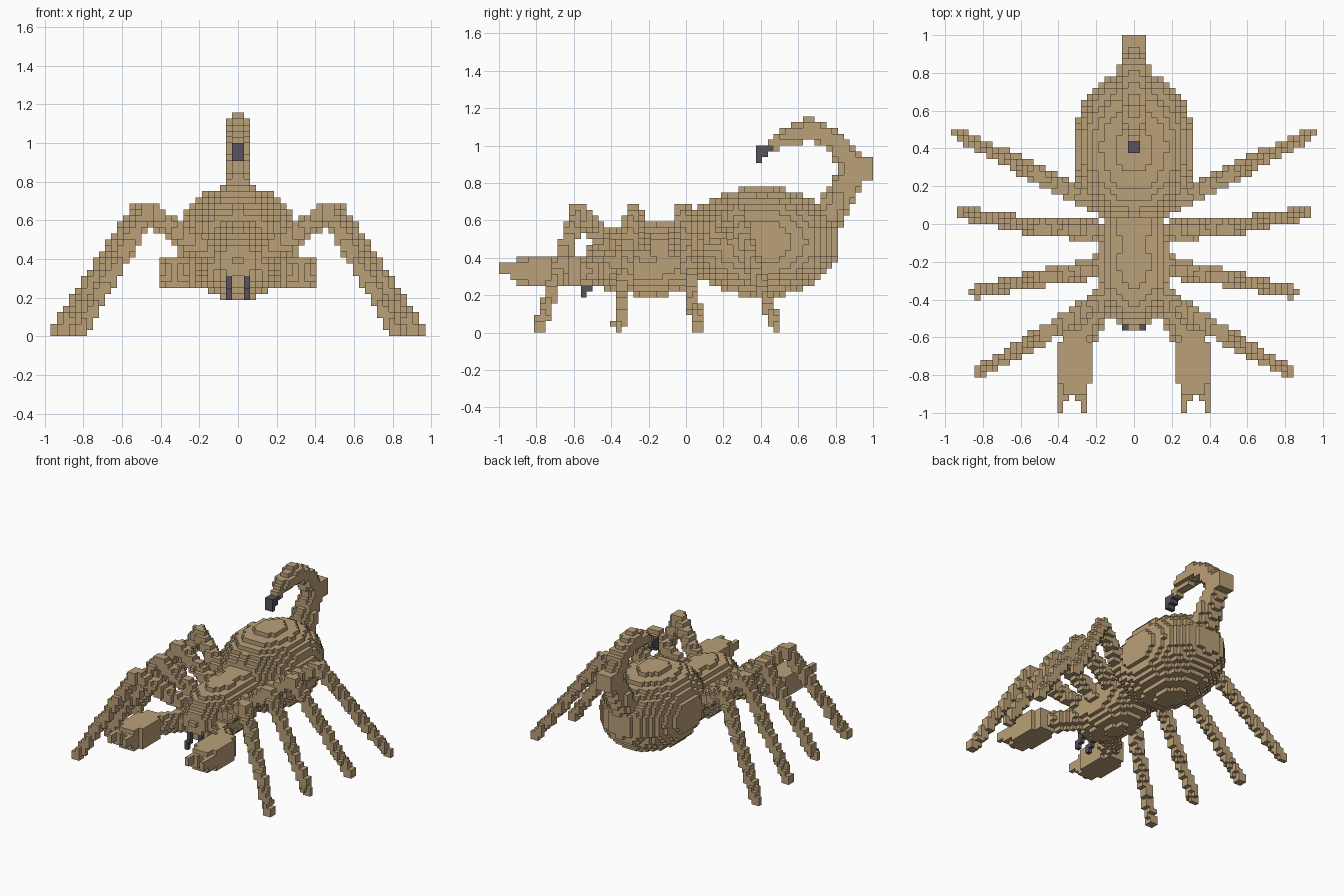
import bpy
import bmesh
import math
from mathutils import Vector

if "Cube" in bpy.data.objects:
    bpy.data.objects.remove(bpy.data.objects["Cube"])

S = 1 / 32  # edge of one block


def make_material(name, rgb):
    m = bpy.data.materials.new(name)
    m.use_nodes = True
    m.diffuse_color = (*rgb, 1)
    m.node_tree.nodes["Principled BSDF"].inputs["Base Color"].default_value = (*rgb, 1)
    return m


tan = make_material("sandy tan", (0.49, 0.35, 0.19))
dark = make_material("dark violet grey", (0.10, 0.084, 0.108))


def cells(lo, hi, inside):
    """Blocks between two corners whose centres pass a test."""
    a = [math.floor(v / S) for v in lo]
    b = [math.ceil(v / S) for v in hi]
    return {(i, j, k)
            for i in range(a[0], b[0]) for j in range(a[1], b[1])
            for k in range(max(a[2], 0), b[2])
            if inside(Vector((i + .5, j + .5, k + .5)) * S)}


def ellipsoid(centre, radii):
    c, r = Vector(centre), Vector(radii)
    return cells(c - r, c + r,
                 lambda p: sum(((p[n] - c[n]) / r[n]) ** 2 for n in range(3)) <= 1)


def box(lo, hi):
    return cells(lo, hi, lambda p: all(lo[n] < p[n] < hi[n] for n in range(3)))


def tube(points):
    """Tapered rod through (x, y, z, radius) points."""
    out = set()
    for p0, p1 in zip(points, points[1:]):
        a, b = Vector(p0[:3]), Vector(p1[:3])
        d = b - a

        def near(p):
            t = max(0, min(1, (p - a).dot(d) / d.length_squared))
            return (p - a - d * t).length <= p0[3] + (p1[3] - p0[3]) * t

        r = Vector((1, 1, 1)) * max(p0[3], p1[3])
        lo = Vector(map(min, a, b)) - r
        hi = Vector(map(max, a, b)) + r
        out |= cells(lo, hi, near)
    return out


def mirrored(blocks):
    return {(-1 - i, j, k) for i, j, k in blocks}


parts = []
filled = set()


def add(name, blocks, mat=tan):
    blocks = blocks - filled
    filled.update(blocks)
    parts.append((name, blocks, mat))


def add_pair(name, blocks, mat=tan):
    add("left_" + name, blocks, mat)
    add("right_" + name, mirrored(blocks), mat)


# Stinger: stepped blocks curling forward and down
add("stinger", box((-.03, .42, .97), (.03, .48, 1.0))
    | box((-.03, .39, .94), (.03, .45, 1.0))
    | box((-.03, .39, .90), (.03, .42, .94))
    | box((-.03, .36, .87), (.03, .39, .91)), dark)

# Fangs
add_pair("fang", box((.03, -.564, .19), (.062, -.53, .25))
         | box((.03, -.54, .22), (.062, -.50, .28))
         | box((.03, -.53, .25), (.062, -.47, .31)), dark)

# Body
add("abdomen", ellipsoid((0, .40, .485), (.325, .42, .295)))
add("thorax", ellipsoid((0, -.2, .395), (.205, .35, .2))
    | ellipsoid((0, -.36, .36), (.17, .17, .14)))
add("waist", ellipsoid((0, .0, .43), (.17, .17, .18)))

# Tail: arches up from the rear and forward over the back
add("tail", tube([(0, .70, .52, .10), (0, .80, .69, .085), (0, .91, .87, .07),
                  (0, .80, 1.02, .065), (0, .67, 1.09, .06),
                  (0, .54, 1.045, .055), (0, .48, 1.015, .04)])
    | box((-.06, .84, .815), (.06, 1.0, .94)))

# Pincers: curved arm, thick palm and two prongs
palm = cells((.15, -.9, .25), (.45, -.5, .41),
             lambda p: ((p.x - .315) / .095) ** 2 + ((p.y + .74) / .19) ** 2 < 1
             and abs(p.z - .328) < .063)
add_pair("pincer", tube([(.13, -.40, .33, .065), (.23, -.52, .33, .065),
                         (.31, -.72, .33, .065)]) | palm
         | box((.25, -.94, .28), (.313, -.8, .38))
         | box((.344, -.94, .28), (.406, -.75, .38))
         | box((.25, -1.0, .30), (.282, -.9, .37))
         | box((.375, -1.0, .30), (.406, -.9, .37)))

# Legs: hip, knee and foot positions as (x, y)
legs = {
    "front_leg": ((.14, -.38), (.46, -.575), (.81, -.78)),
    "second_leg": ((.14, -.23), (.47, -.28), (.845, -.36)),
    "third_leg": ((.14, -.04), (.49, -.02), (.905, .06)),
    "rear_leg": ((.14, .08), (.51, .26), (.94, .485)),
}
for name, (hip, knee, foot) in legs.items():
    add_pair(name, tube([(*hip, .42, .055), (*knee, .655, .046),
                         (*foot, .03, .034)]))

# Build each part from the exposed block faces only
for name, blocks, mat in parts:
    bm = bmesh.new()
    verts = {}

    def vert(c):
        if c not in verts:
            verts[c] = bm.verts.new(Vector(c) * S)
        return verts[c]

    for cell in blocks:
        for axis in range(3):
            u, w = (axis + 1) % 3, (axis + 2) % 3
            for side in (0, 1):
                other = list(cell)
                other[axis] += 2 * side - 1
                if tuple(other) in filled:
                    continue
                ring = []
                for du, dw in ((0, 0), (1, 0), (1, 1), (0, 1)):
                    c = list(cell)
                    c[axis] += side
                    c[u] += du
                    c[w] += dw
                    ring.append(vert(tuple(c)))
                bm.faces.new(ring if side else ring[::-1])
    mesh = bpy.data.meshes.new(name)
    bm.to_mesh(mesh)
    bm.free()
    mesh.materials.append(mat)
    bpy.context.collection.objects.link(bpy.data.objects.new(name, mesh))
